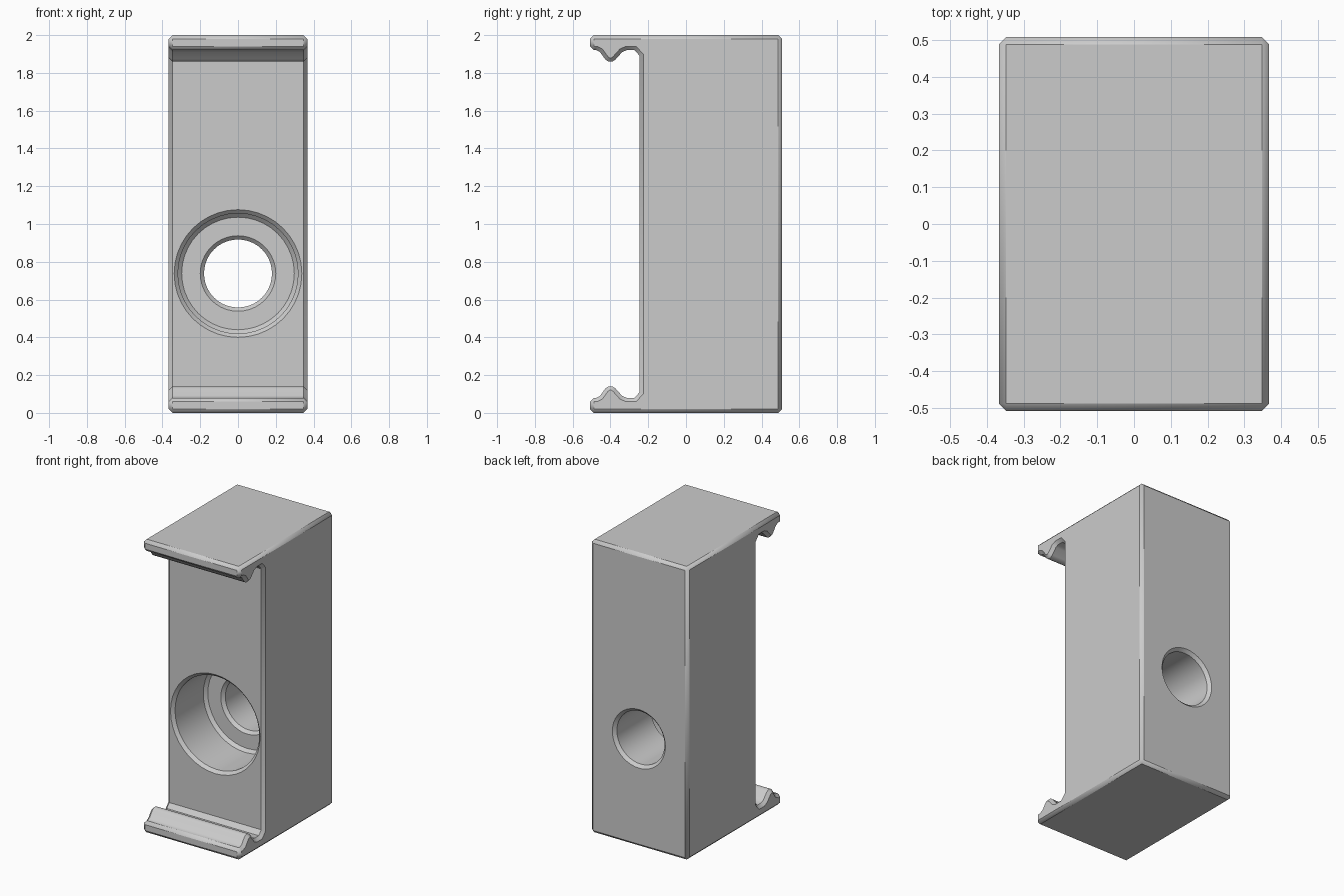
import bpy
import bmesh
from math import radians, sin, cos, pi

cube = bpy.data.objects.get("Cube")
if cube:
    bpy.data.objects.remove(cube, do_unlink=True)

HALF_W, HALF_D, HEIGHT = 0.367, 0.508, 2.0
FRONT = -0.245          # recessed front face between the lips
CHAMFER = 0.02
HOLE_Z = 0.738

grey = bpy.data.materials.new("light grey")
grey.use_nodes = True
grey.diffuse_color = (0.6, 0.6, 0.6, 1)
grey.node_tree.nodes["Principled BSDF"].inputs["Base Color"].default_value = grey.diffuse_color


def make_object(name, bm):
    bmesh.ops.recalc_face_normals(bm, faces=bm.faces)
    mesh = bpy.data.meshes.new(name)
    bm.to_mesh(mesh)
    bm.free()
    mesh.materials.append(grey)
    obj = bpy.data.objects.new(name, mesh)
    bpy.context.collection.objects.link(obj)
    return obj


def extruded_block(name, outline):
    """Extrude a (y, z) outline across the width."""
    bm = bmesh.new()
    face = bm.faces.new([bm.verts.new((-HALF_W, y, z)) for y, z in outline])
    ext = bmesh.ops.extrude_face_region(bm, geom=[face])["geom"]
    verts = [v for v in ext if isinstance(v, bmesh.types.BMVert)]
    bmesh.ops.translate(bm, verts=verts, vec=(2 * HALF_W, 0, 0))
    return make_object(name, bm)


def turned_cutter(name, profile, sides=40):
    """Stack circular rings of (radius, y) along the hole axis."""
    bm = bmesh.new()
    rings = []
    for r, y in profile:
        angles = [2 * pi * i / sides for i in range(sides)]
        rings.append([bm.verts.new((r * cos(a), y, HOLE_Z + r * sin(a))) for a in angles])
    for a, b in zip(rings, rings[1:]):
        for i in range(sides):
            j = (i + 1) % sides
            bm.faces.new((a[i], a[j], b[j], b[i]))
    bm.faces.new(rings[0])
    bm.faces.new(rings[-1])
    obj = make_object(name, bm)
    obj.hide_render = True
    return obj


# Lower lip with its rounded snap ridge, mirrored for the upper lip
lip = [(-HALF_D, 0), (-HALF_D, 0.08), (-0.475, 0.08), (-0.455, 0.09),
       (-0.428, 0.128), (-0.411, 0.14), (-0.389, 0.14), (-0.372, 0.128),
       (-0.338, 0.09), (-0.315, 0.08), (-0.272, 0.08), (FRONT, 0.11)]
upper_lip = [(y, HEIGHT - z) for y, z in reversed(lip)]
body = extruded_block("clip_block", lip + upper_lip + [(HALF_D, HEIGHT), (HALF_D, 0)])

# Chamfer along every sharp outer edge
bevel = body.modifiers.new("edge_chamfer", "BEVEL")
bevel.width = CHAMFER
bevel.segments = 1
bevel.limit_method = "ANGLE"
bevel.angle_limit = radians(60)
bevel.use_clamp_overlap = False

# Counterbored through hole with chamfered rims
BORE, HOLE, FLOOR, OVER = 0.318, 0.18, 0.10, 0.03
cutter = turned_cutter("hole_cutter", [
    (BORE + CHAMFER + OVER, FRONT - OVER),
    (BORE, FRONT + CHAMFER),
    (BORE, FLOOR - CHAMFER),
    (BORE - CHAMFER, FLOOR),
    (HOLE + CHAMFER, FLOOR),
    (HOLE, FLOOR + CHAMFER),
    (HOLE, HALF_D - CHAMFER),
    (HOLE + CHAMFER + OVER, HALF_D + OVER)])
cut = body.modifiers.new("hole", "BOOLEAN")
cut.operation = "DIFFERENCE"
cut.solver = "EXACT"
cut.object = cutter

# Bake the modifiers, then smooth only the curved faces
bpy.ops.object.select_all(action="DESELECT")
body.select_set(True)
bpy.context.view_layer.objects.active = body
for name in [m.name for m in body.modifiers]:
    bpy.ops.object.modifier_apply(modifier=name)
bpy.data.objects.remove(cutter, do_unlink=True)
bpy.ops.object.shade_smooth_by_angle(angle=radians(36))
